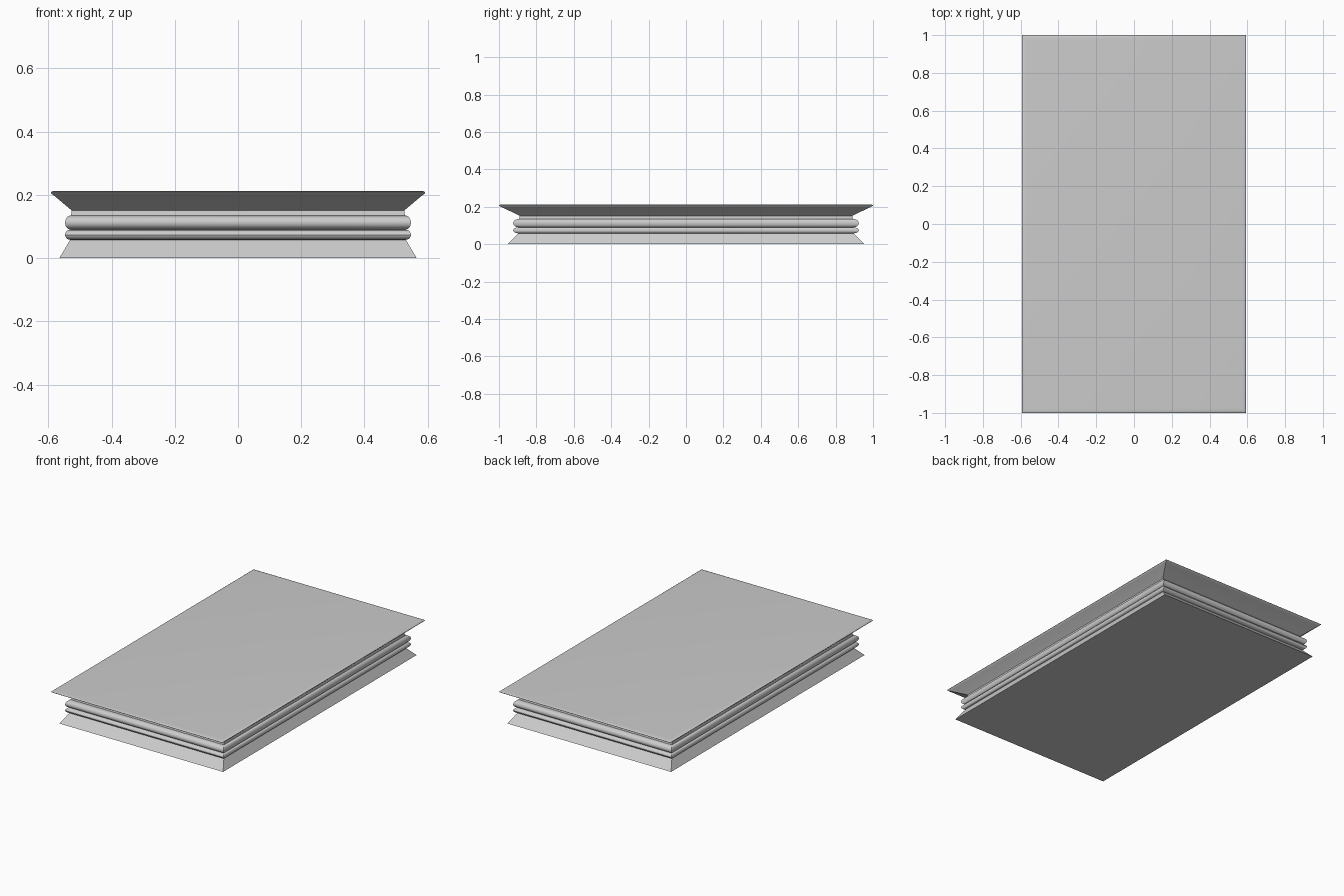
import bpy, bmesh, math

if "Cube" in bpy.data.objects:
    bpy.data.objects.remove(bpy.data.objects["Cube"])

RATIO = 1.69  # depth / width of every rectangular ring


def bulge(z0, z1, inner, outer, steps=8):
    """Half-round moulding between two heights."""
    pts = []
    for i in range(1, steps):
        a = math.pi * i / steps
        pts.append((inner + (outer - inner) * math.sin(a),
                    (z0 + z1) / 2 - (z1 - z0) / 2 * math.cos(a)))
    return pts


# Profile as (half width, height), from the floor up
profile = [(0.565, 0.0), (0.531, 0.058)]              # flared plinth
profile += bulge(0.058, 0.09, 0.531, 0.547)           # lower moulding
profile += [(0.529, 0.09)]
profile += bulge(0.09, 0.135, 0.529, 0.547)           # upper moulding
profile += [(0.528, 0.135), (0.526, 0.151)]           # neck
profile += [(0.582, 0.198), (0.589, 0.203), (0.592, 0.207),
            (0.590, 0.210), (0.585, 0.212), (0.575, 0.213)]  # flared top with rounded rim

# Loft rectangular rings along the profile and cap both ends
bm = bmesh.new()
rings = [[bm.verts.new((sx * w, sy * w * RATIO, z))
          for sx, sy in ((-1, -1), (1, -1), (1, 1), (-1, 1))] for w, z in profile]
for lo, hi in zip(rings, rings[1:]):
    for i in range(4):
        j = (i + 1) % 4
        bm.faces.new((lo[i], lo[j], hi[j], hi[i]))
bm.faces.new(rings[0][::-1])
bm.faces.new(rings[-1])
bmesh.ops.recalc_face_normals(bm, faces=bm.faces)

mesh = bpy.data.meshes.new("moulded_pedestal")
bm.to_mesh(mesh)
bm.free()
pedestal = bpy.data.objects.new("moulded_pedestal", mesh)
bpy.context.collection.objects.link(pedestal)

# Smooth mouldings, sharp corners
bpy.context.view_layer.objects.active = pedestal
pedestal.select_set(True)
bpy.ops.object.shade_smooth_by_angle(angle=math.radians(35))
